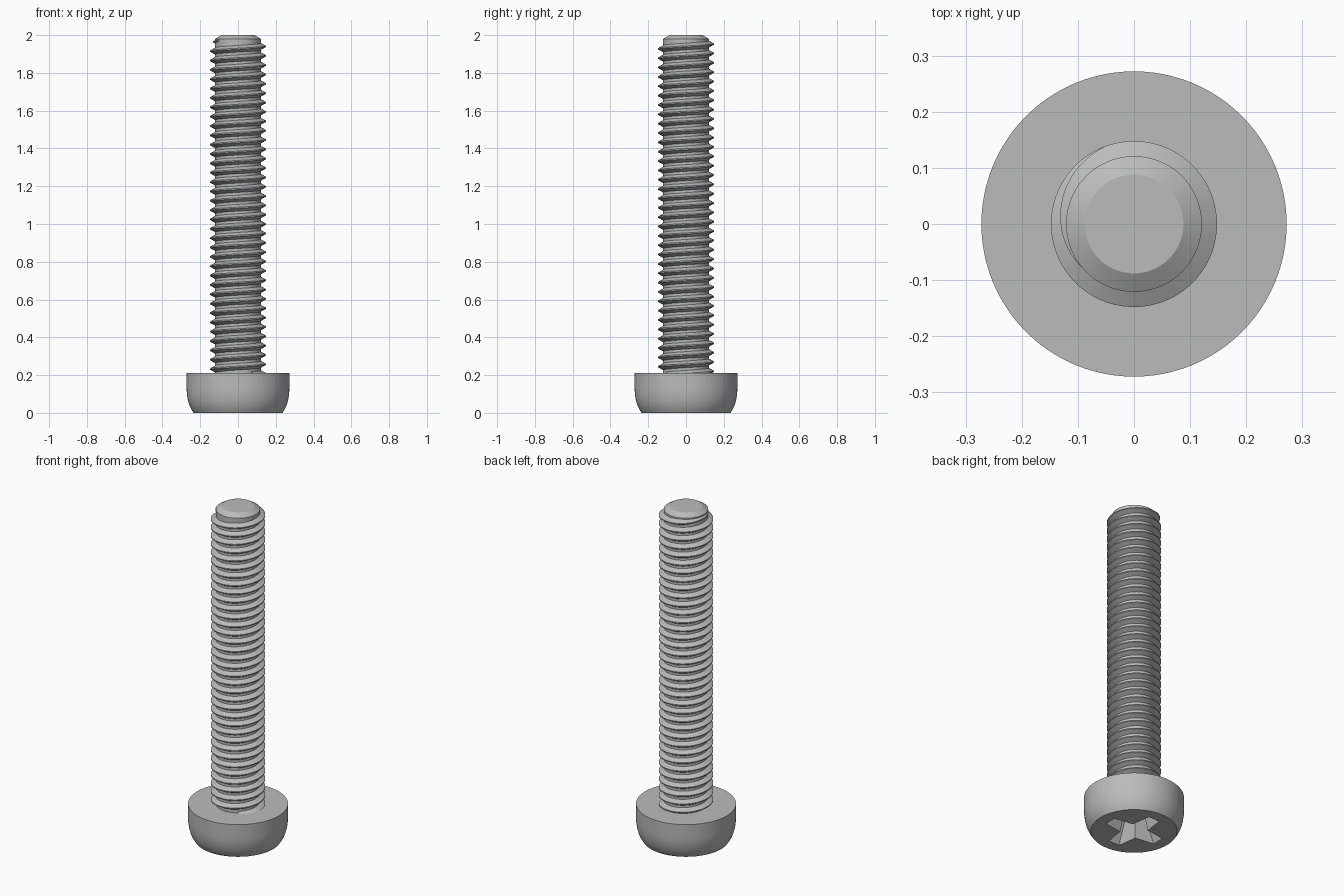
import bpy
import bmesh
from math import cos, sin, pi, radians
from mathutils import Matrix, Vector

if "Cube" in bpy.data.objects:
    bpy.data.objects.remove(bpy.data.objects["Cube"])

# Plain steel colour
steel = bpy.data.materials.new("steel_grey")
steel.use_nodes = True
GREY = (0.5, 0.5, 0.5, 1)
steel.diffuse_color = GREY
steel.node_tree.nodes["Principled BSDF"].inputs["Base Color"].default_value = GREY

TOP = 2.0
HEAD_TOP = 0.21
ROOT, CREST, PITCH = 0.121, 0.148, 0.0495
STEPS = 64  # thread steps per turn


def make_object(name, bm):
    bmesh.ops.recalc_face_normals(bm, faces=bm.faces)
    mesh = bpy.data.meshes.new(name)
    bm.to_mesh(mesh)
    bm.free()
    mesh.materials.append(steel)
    obj = bpy.data.objects.new(name, mesh)
    bpy.context.collection.objects.link(obj)
    return obj


def loft(name, rings):
    """Skin a list of closed rings and cap both ends."""
    bm = bmesh.new()
    rows = [[bm.verts.new(p) for p in ring] for ring in rings]
    for a, b in zip(rows, rows[1:]):
        for i in range(len(a)):
            j = (i + 1) % len(a)
            bm.faces.new((a[i], a[j], b[j], b[i]))
    bm.faces.new(rows[0])
    bm.faces.new(rows[-1])
    return make_object(name, bm)


def circle(r, z, n=96):
    return [(r * cos(2 * pi * i / n), r * sin(2 * pi * i / n), z) for i in range(n)]


def cross(length, width, inner, z):
    """Four-armed outline with widened inner corners."""
    arm = [Vector((length, -width, z)), Vector((length, width, z)), Vector((inner, inner, z))]
    return [Matrix.Rotation(k * pi / 2, 3, "Z") @ p for k in range(4) for p in arm]


def smooth(obj, angle):
    bpy.ops.object.select_all(action="DESELECT")
    obj.select_set(True)
    bpy.context.view_layer.objects.active = obj
    bpy.ops.object.shade_smooth_by_angle(angle=radians(angle))


# Pan head with a rounded lower rim
head_profile = [(0.235, 0), (0.249, 0.022), (0.259, 0.045), (0.267, 0.075),
                (0.271, 0.105), (0.272, 0.13), (0.272, HEAD_TOP)]
head = loft("head", [circle(r, z) for r, z in head_profile])

# Cross-shaped driver recess in the underside
cutter = loft("recess_cutter", [cross(0.18, 0.038, 0.056, -0.02),
                                cross(0.105, 0.026, 0.036, 0.13),
                                cross(0.03, 0.012, 0.015, 0.16)])
cutter.hide_render = True
cut = head.modifiers.new("recess", "BOOLEAN")
cut.operation = "DIFFERENCE"
cut.solver = "EXACT"
cut.object = cutter
bpy.context.view_layer.objects.active = head
bpy.ops.object.modifier_apply(modifier=cut.name)
bpy.data.objects.remove(cutter)
smooth(head, 25)

# Shank core with a chamfered tip
core = loft("shank_core", [circle(ROOT, HEAD_TOP - 0.02), circle(ROOT, TOP - 0.02),
                           circle(0.088, TOP)])
smooth(core, 30)

# Right-handed thread that fades into the core at the tip
END_ANGLE, FADE = radians(228), radians(118)
start = END_ANGLE - 2 * pi * 36
count = 36 * STEPS
rings = []
for i in range(count + 1):
    a = start + (END_ANGLE - start) * i / count
    z = 1.94 + PITCH * a / (2 * pi)
    if z < HEAD_TOP - 0.01:
        continue
    k = min(1, (END_ANGLE - a) / FADE)
    r = ROOT - 0.002 + (CREST - ROOT + 0.002) * k
    flat = 0.003
    base = flat + 0.0165 * max(k, 0.02)
    section = [(ROOT - 0.003, -base), (r, -flat), (r, flat), (ROOT - 0.003, base)]
    rings.append([(q * cos(a), q * sin(a), z + dz) for q, dz in section])
thread = loft("thread", rings)
smooth(thread, 25)
